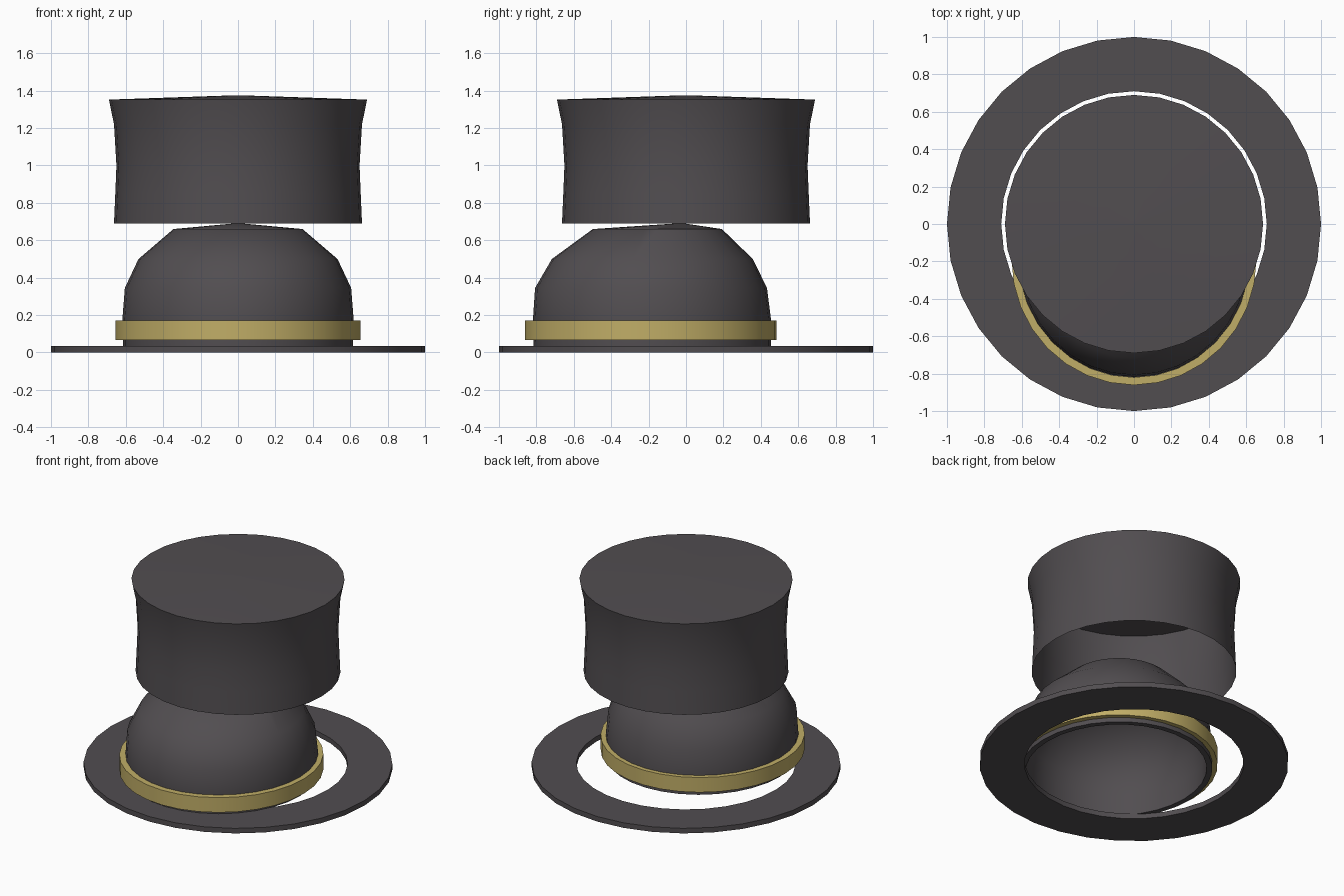
import bpy
import bmesh
import math

if "Cube" in bpy.data.objects:
    bpy.data.objects.remove(bpy.data.objects["Cube"])

SIDES = 32


def material(name, color):
    mat = bpy.data.materials.new(name)
    mat.diffuse_color = (*color, 1.0)
    mat.use_nodes = True
    mat.node_tree.nodes["Principled BSDF"].inputs["Base Color"].default_value = mat.diffuse_color
    return mat


charcoal = material("charcoal felt", (0.083, 0.075, 0.081))
gold = material("gold band", (0.53, 0.42, 0.135))


def lathe(name, rows, mat, loop=False, cap_start=False, cap_end=False):
    """Skin elliptical rings given as (x radius, y radius, height, y centre)."""
    bm = bmesh.new()
    rings = []
    for rx, ry, z, cy in rows:
        ring = []
        for i in range(SIDES):
            a = 2 * math.pi * i / SIDES
            ring.append(bm.verts.new((rx * math.cos(a), cy + ry * math.sin(a), z)))
        rings.append(ring)
    pairs = list(zip(rings, rings[1:]))
    if loop:
        pairs.append((rings[-1], rings[0]))
    for low, high in pairs:
        for i in range(SIDES):
            j = (i + 1) % SIDES
            bm.faces.new((low[i], low[j], high[j], high[i]))
    if cap_start:
        bm.faces.new(rings[0][::-1])
    if cap_end:
        bm.faces.new(rings[-1])
    mesh = bpy.data.meshes.new(name)
    bm.to_mesh(mesh)
    bm.free()
    mesh.materials.append(mat)
    obj = bpy.data.objects.new(name, mesh)
    bpy.context.collection.objects.link(obj)
    bpy.ops.object.select_all(action='DESELECT')
    obj.select_set(True)
    bpy.context.view_layer.objects.active = obj
    bpy.ops.object.shade_smooth_by_angle(angle=math.radians(35))
    return obj


def circle(r, z):
    return (r, r, z, 0.0)


# flat brim: a thin ring with a wide hole
lathe("brim", [circle(0.71, 0.0), circle(1.0, 0.0),
               circle(1.0, 0.036), circle(0.71, 0.036)], charcoal, loop=True)

# inner dome: hollow shell set towards the front, its tip leaning back
outer = [(0.615, 0.635, 0.034, -0.18), (0.618, 0.636, 0.18, -0.182),
         (0.605, 0.620, 0.345, -0.187), (0.532, 0.537, 0.50, -0.18),
         (0.345, 0.345, 0.66, -0.153), (0.02, 0.02, 0.69, -0.03)]
inner = [(max(rx - 0.037, 0.015), max(ry - 0.037, 0.015), z - 0.03 * (i > 1), cy)
         for i, (rx, ry, z, cy) in enumerate(outer)]
lathe("inner_dome", inner[::-1] + outer, charcoal, cap_start=True, cap_end=True)

# gold band around the dome
band_y = -0.188
lathe("hat_band", [(0.612, 0.632, 0.066, band_y), (0.655, 0.673, 0.066, band_y),
                   (0.655, 0.673, 0.172, band_y), (0.612, 0.632, 0.172, band_y)],
      gold, loop=True)

# tall crown: open at the bottom, waisted wall, very shallow cone on top
lathe("crown", [circle(0.663, 0.69), circle(0.656, 0.85), circle(0.650, 1.0),
                circle(0.663, 1.22), circle(0.690, 1.352), circle(0.02, 1.375)],
      charcoal, cap_end=True)
